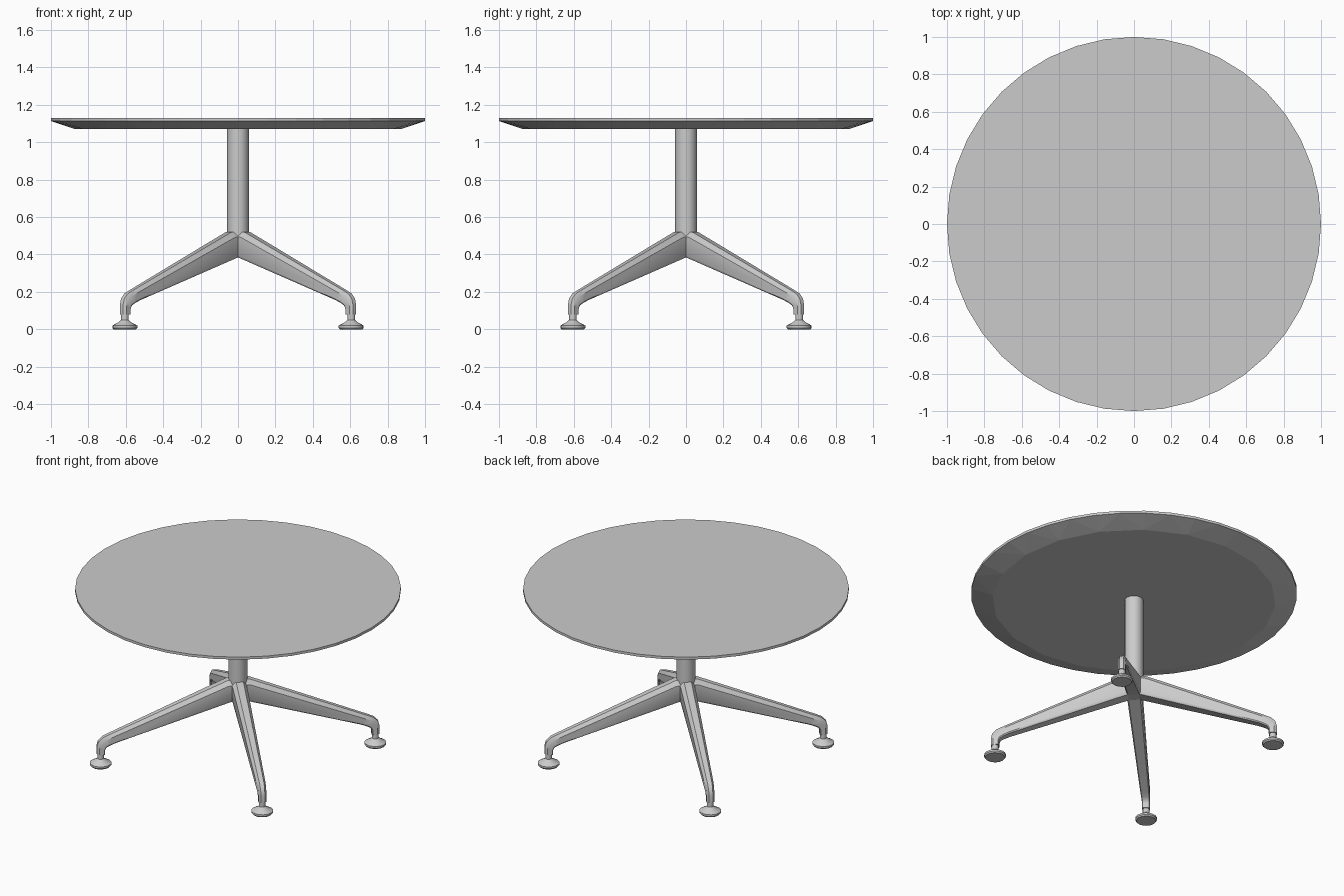
import bpy, bmesh, math
from mathutils import Matrix, Vector

if "Cube" in bpy.data.objects:
    bpy.data.objects.remove(bpy.data.objects["Cube"], do_unlink=True)

grey = bpy.data.materials.new("grey")
grey.use_nodes = True
GREY = (0.6, 0.6, 0.6, 1)
grey.diffuse_color = GREY
grey.node_tree.nodes["Principled BSDF"].inputs["Base Color"].default_value = GREY


def finish(name, bm, matrix=None, smooth=None):
    bmesh.ops.recalc_face_normals(bm, faces=bm.faces)
    mesh = bpy.data.meshes.new(name)
    bm.to_mesh(mesh)
    bm.free()
    mesh.materials.append(grey)
    obj = bpy.data.objects.new(name, mesh)
    bpy.context.collection.objects.link(obj)
    if matrix:
        obj.matrix_world = matrix
    if smooth:
        bpy.ops.object.select_all(action="DESELECT")
        obj.select_set(True)
        bpy.context.view_layer.objects.active = obj
        bpy.ops.object.shade_smooth_by_angle(angle=math.radians(smooth))
    return obj


def ring(bm, radius, z, sides):
    step = math.tau / sides
    return [bm.verts.new((radius * math.cos(i * step), radius * math.sin(i * step), z))
            for i in range(sides)]


def loft(bm, loops):
    # Skin equal loops and cap both ends
    for a, b in zip(loops, loops[1:]):
        n = len(a)
        for i in range(n):
            j = (i + 1) % n
            bm.faces.new((a[i], a[j], b[j], b[i]))
    bm.faces.new(loops[0])
    bm.faces.new(loops[-1])


def lathe(name, profile, sides, matrix=None):
    bm = bmesh.new()
    loft(bm, [ring(bm, r, z, sides) for r, z in profile])
    return finish(name, bm, matrix, 35)


# Tabletop: fine rim above a coarser faceted underside
bm = bmesh.new()
top, rim, under = ring(bm, 1, 1.13, 40), ring(bm, 1, 1.113, 40), ring(bm, 0.87, 1.07, 20)
bm.faces.new(top)
bm.faces.new(under)
for i in range(40):
    j = (i + 1) % 40
    bm.faces.new((top[i], top[j], rim[j], rim[i]))
for i in range(20):
    a, mid, b = rim[2 * i], rim[2 * i + 1], rim[(2 * i + 2) % 40]
    p, q = under[i], under[(i + 1) % 20]
    bm.faces.new((a, mid, p))
    bm.faces.new((mid, q, p))
    bm.faces.new((mid, b, q))
finish("tabletop", bm)

# Central column and hub
lathe("column", [(0.058, 0.5), (0.058, 1.07)], 16)
lathe("hub", [(0.045, 0.385), (0.045, 0.52)], 16)

# Leg sections: outer point, inner point (radius, height), half width, edge rounding
SECTIONS = [
    ((0.0, 0.52), (0.0, 0.395), 0.045, 0.2),
    ((0.07, 0.52), (0.05, 0.38), 0.045, 0.2),
    ((0.80, 0.212), (0.765, 0.155), 0.029, 0.3),
    ((0.845, 0.192), (0.80, 0.14), 0.027, 0.3),
    ((0.872, 0.165), (0.822, 0.128), 0.025, 0.3),
    ((0.881, 0.13), (0.831, 0.11), 0.024, 0.3),
    ((0.881, 0.08), (0.831, 0.08), 0.024, 0.3),
]


def leg_section(bm, outer, inner, half, rounding):
    o, i = Vector((outer[0], 0, outer[1])), Vector((inner[0], 0, inner[1]))
    shape = [(0, 0.5), (rounding, 1), (0.9, 1), (1, 0.8)]
    shape += [(t, -w) for t, w in reversed(shape)]
    return [bm.verts.new(o.lerp(i, t) + Vector((0, w * half, 0))) for t, w in shape]


# Four splayed legs, each with a levelling foot
for k, name in enumerate(("back_left", "back_right", "front_right", "front_left")):
    turn = Matrix.Rotation(math.radians(45 + 90 * k), 4, "Z")
    bm = bmesh.new()
    loft(bm, [leg_section(bm, *s) for s in SECTIONS])
    finish(name + "_leg", bm, turn, 35)
    lathe(name + "_foot",
          [(0.06, 0), (0.067, 0.008), (0.067, 0.02), (0.03, 0.04), (0.021, 0.05), (0.021, 0.085)],
          16, turn @ Matrix.Translation((0.856, 0, 0)))
